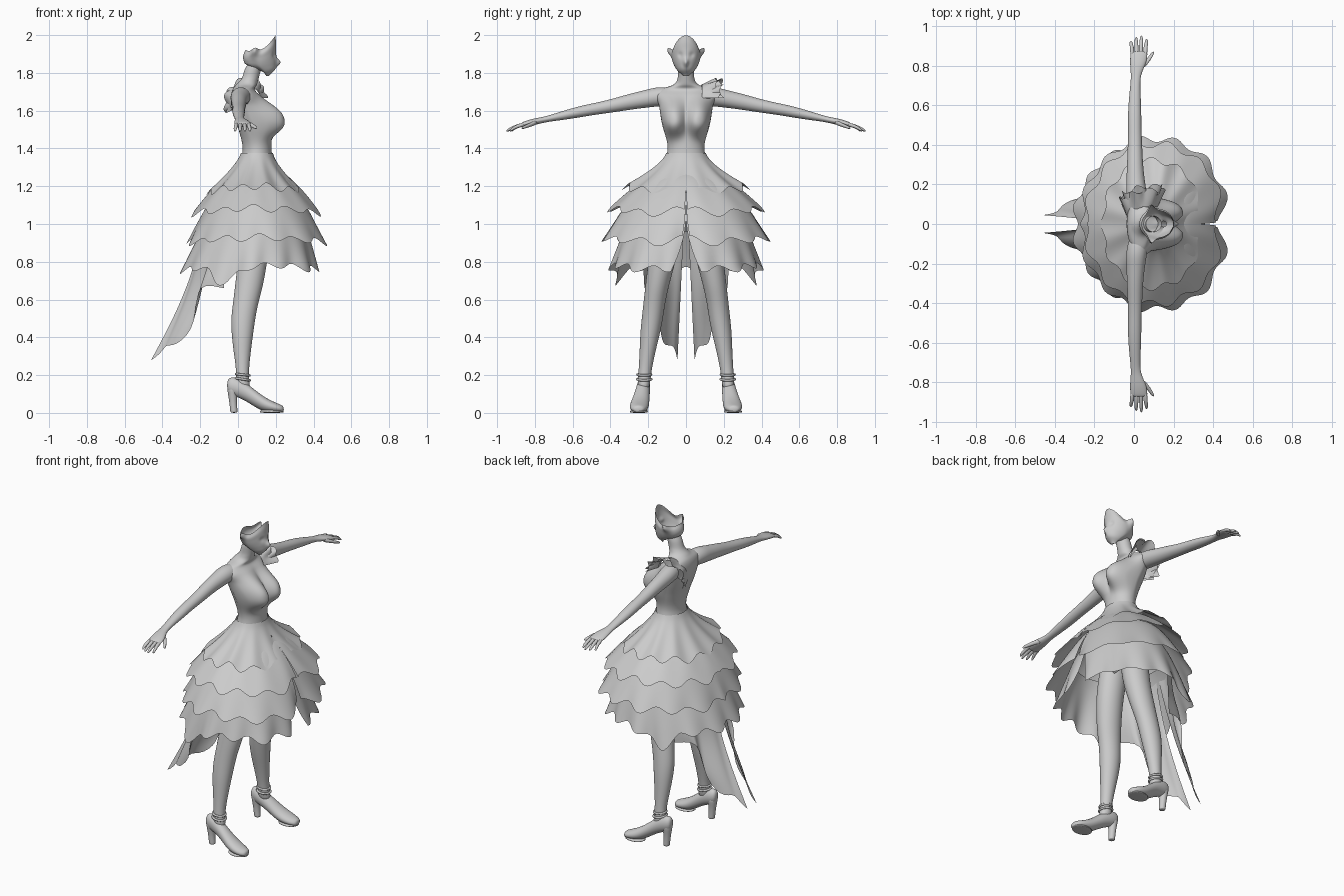
import bpy, math
from math import sin, cos, pi, exp

grey = bpy.data.materials.new("plain_grey")
grey.diffuse_color = (0.6, 0.6, 0.6, 1)


def finish(name, verts, faces, subdiv=0):
    me = bpy.data.meshes.new(name)
    me.from_pydata(verts, [], faces)
    me.materials.append(grey)
    me.shade_smooth()
    ob = bpy.data.objects.new(name, me)
    bpy.context.collection.objects.link(ob)
    if subdiv:
        ob.modifiers.new("smooth", 'SUBSURF').levels = subdiv
        ob.modifiers["smooth"].render_levels = subdiv
    return ob


def surface(name, f, nu, nv, closed=False):
    """Sheet from f(u, v) with u, v in 0..1."""
    cols = nu if closed else nu + 1
    verts = [f(i / nu, j / nv) for j in range(nv + 1) for i in range(cols)]
    faces = [(j * cols + i, j * cols + (i + 1) % cols,
              (j + 1) * cols + (i + 1) % cols, (j + 1) * cols + i)
             for j in range(nv) for i in range(nu)]
    return finish(name, verts, faces)


def loft(name, rings, plane="xy", side=1, n=12):
    """Capped tube through rings (x, y, z, half width, half depth)."""
    verts, faces = [], []
    grow = 3 / (2 + cos(2 * pi / n))  # offsets the shrink of subdivision
    for x, y, z, a, b in rings:
        for i in range(n):
            c, s = grow * a * cos(2 * pi * i / n), grow * b * sin(2 * pi * i / n)
            dx, dy, dz = {"xy": (c, s, 0), "xz": (c, 0, s), "yz": (0, c, s)}[plane]
            verts.append((x + dx, side * (y + dy), z + dz))
    for j in range(len(rings) - 1):
        for i in range(n):
            k = (i + 1) % n
            faces.append((j * n + i, j * n + k, (j + 1) * n + k, (j + 1) * n + i))
    faces.append(tuple(reversed(range(n))))
    faces.append(tuple(range((len(rings) - 1) * n, len(rings) * n)))
    if side * (-1 if plane == "xz" else 1) < 0:
        faces = [f[::-1] for f in faces]
    return finish(name, verts, faces, 2)


def spline(pts, t):
    """Point on a smooth curve through pts at 0..1."""
    k = min(int(t * (len(pts) - 1)), len(pts) - 2)
    w = t * (len(pts) - 1) - k
    p0, p3 = pts[max(k - 1, 0)], pts[min(k + 2, len(pts) - 1)]
    return [b + .5 * w * (c - a + w * (2 * a - 5 * b + 4 * c - d + w * (3 * (b - c) + d - a)))
            for a, b, c, d in zip(p0, pts[k], pts[k + 1], p3)]


# Torso and neck, with the bust raised from the front: (centre x, z, rx, ry)
torso_rings = [(.07, .96, .05, .09), (.07, 1.02, .10, .15), (.08, 1.14, .115, .16),
               (.09, 1.26, .10, .13), (.10, 1.36, .08, .103), (.10, 1.42, .077, .098),
               (.088, 1.50, .085, .115), (.07, 1.57, .092, .130), (.052, 1.63, .088, .143),
               (.038, 1.68, .074, .16), (.030, 1.713, .058, .130), (.045, 1.738, .055, .066),
               (.064, 1.77, .045, .045), (.08, 1.82, .043, .042), (.10, 1.86, .04, .04)]


def torso(u, v):
    a = 2 * pi * u
    cx, z, rx, ry = spline(torso_rings, v)
    x, y = cx + rx * cos(a), ry * sin(a)
    d = z - 1.55
    q = ((abs(y) - .066) / .062) ** 2 + (d / (.10 if d > 0 else .08)) ** 2
    lift = exp(-q ** 1.4)
    if cos(a) > -.2:
        x += .090 * lift * min(1, (cos(a) + .2) / .5)
        y *= 1 + .10 * lift
    return (x, y, z)


surface("torso", torso, 80, 100, closed=True)

# Head: face shell, open at the crown, with a raised brow edge and ears
head_rings = [(.150, .014, .014), (.140, .056, .040), (.122, .081, .058), (.116, .086, .069),
              (.114, .087, .075), (.116, .085, .077), (.119, .079, .068)]


def head(u, v):
    a = 2 * pi * u - pi
    cx, rx, ry = spline(head_rings, v)
    top = 1.940 + .038 * cos(a) + .020 * cos(2 * a)
    top += .022 * exp(-((abs(a) - 1.95) / .3) ** 2)
    z = 1.783 + v * (top - 1.783)
    if cos(a) < 0:
        z += .025 * (1 - v) * -cos(a)
    nose = .022 * exp(-(a / .2) ** 2) * exp(-((z - 1.855) / .02) ** 2)
    eyes = .008 * exp(-((abs(a) - .45) / .2) ** 2) * exp(-((z - 1.895) / .015) ** 2)
    ear = .032 * exp(-((abs(a) - 1.95) / .25) ** 2) * exp(-((z - 1.93) / .04) ** 2)
    s = 1 if a > 0 else -1
    return (cx + (rx - eyes) * cos(a) + nose, ry * sin(a) + s * ear, z)


surface("head", head, 72, 32, closed=True)

# Skirt tiers: (start rx, ry, z), (hem rx, ry, z), centre x, folds, front slit
tiers = [((.085, .105, 1.375), (.25, .325, 1.18), .09, 12, .01),
         ((.14, .17, 1.27), (.345, .405, 1.065), .10, 13, .02),
         ((.21, .26, 1.17), (.37, .435, .91), .10, 13, .05),
         ((.24, .29, 1.05), (.365, .395, .765), .065, 14, .20)]
for k, (lo, hi, cx, folds, slit) in enumerate(tiers):
    def tier(u, v, lo=lo, hi=hi, cx=cx, folds=folds, slit=slit, k=k):
        g = slit * v * v
        a = g + u * (2 * pi - 2 * g)
        m = min(a, 2 * pi - a)
        w = v ** 1.5
        out = v ** (1.35 if k == 0 else .85)
        wave = cos(folds * m + k) + .25 * cos((folds - 5) * m + 2 * k)
        notch = 1 - .10 * w * exp(-(m / .16) ** 2) + .04 * w * exp(-((m - .7) / .35) ** 2)
        grow = (1 + .04 * w * wave) * notch
        rx = (lo[0] + (hi[0] - lo[0]) * out) * grow
        ry = (lo[1] + (hi[1] - lo[1]) * out) * grow
        z = lo[2] + (hi[2] - lo[2]) * v - .017 * w * wave
        z += w * (.025 * exp(-(m / .2) ** 2) + .03 * sin(m) ** 2 - .012)
        if k == 3:
            z -= .09 * w * exp(-((m - 1.95) / .25) ** 2)
        start = .10 + (cx - .10) * v
        return (start + rx * cos(a), ry * sin(a), z)
    surface("skirt_tier_%d" % (k + 1), tier, 144, 10)

# Paired parts
tail_top = [(-.17, .01, 1.02), (-.17, .06, 1.02), (-.15, .11, 1.02),
            (-.13, .15, 1.02), (-.09, .20, 1.02), (-.04, .24, 1.02)]
tail_hem = [(-.46, .045, .28), (-.39, .065, .35), (-.31, .115, .37),
            (-.25, .14, .48), (-.18, .18, .66), (-.09, .22, .66)]
for s, tag in ((1, "left"), (-1, "right")):
    # Long train panel
    def train(u, v, s=s):
        p, q = spline(tail_top, u), spline(tail_hem, u)
        x, y, z = [a + (b - a) * v for a, b in zip(p, q)]
        return (x + .035 * sin(pi * v) * (1 - u) + .015 * v * sin(14 * u),
                s * (y + .008 * sin(9 * v) * sin(pi * u)), z)
    surface("train_" + tag, train, 20, 16)

    # Arm
    loft("arm_" + tag, [
        (.025, .06, 1.675, .045, .040), (.018, .11, 1.675, .052, .049),
        (.012, .16, 1.673, .052, .051), (.008, .22, 1.661, .046, .046),
        (.005, .30, 1.647, .040, .042), (.005, .40, 1.624, .036, .035),
        (.004, .48, 1.610, .033, .031), (.003, .56, 1.595, .034, .030),
        (.005, .66, 1.573, .028, .023), (.008, .74, 1.555, .022, .015),
        (.014, .78, 1.546, .032, .017), (.022, .82, 1.538, .042, .017),
        (.025, .86, 1.528, .043, .014), (.026, .875, 1.523, .040, .011)], "xz", s)
    # Fingers and thumb
    for i, reach in enumerate((.925, .945, .953, .935)):
        x = -.009 + i * .022
        tip = x + (i - 1.5) * .004
        loft("finger_%s_%d" % (tag, i), [
            (x, .85, 1.530, .011, .011), (x, .89, 1.519, .010, .010),
            (tip, (reach + .89) / 2, 1.508, .009, .009), (tip, reach, 1.492, .006, .006)], "xz", s, 8)
    loft("thumb_" + tag, [(.035, .785, 1.54, .016, .013), (.065, .82, 1.527, .013, .011),
                          (.087, .85, 1.515, .010, .009), (.098, .872, 1.507, .006, .006)], "xz", s, 8)

    # Leg
    loft("leg_" + tag, [
        (.075, .085, 1.06, .080, .072), (.078, .10, .95, .084, .074), (.08, .12, .84, .080, .073),
        (.07, .138, .75, .076, .068), (.056, .155, .66, .073, .061), (.040, .168, .58, .066, .057),
        (.027, .178, .50, .064, .056), (.023, .19, .42, .057, .052), (.022, .203, .33, .046, .042),
        (.024, .216, .23, .033, .034), (.024, .222, .17, .035, .033), (.03, .225, .12, .038, .03)],
        side=s, n=14)

    # Shoe with block heel and sole
    loft("shoe_" + tag, [
        (-.058, .224, .145, .016, .022), (-.045, .224, .143, .030, .046), (-.01, .225, .137, .036, .050),
        (.04, .229, .113, .038, .048), (.09, .237, .076, .043, .045), (.14, .245, .044, .050, .039),
        (.19, .250, .030, .049, .028), (.225, .252, .023, .038, .021), (.243, .252, .019, .020, .016)],
        "yz", s)
    loft("heel_" + tag, [(-.021, .224, 0, .019, .019), (-.022, .224, .01, .019, .019),
                         (-.027, .224, .07, .020, .021), (-.028, .224, .12, .029, .031),
                         (-.025, .224, .14, .029, .031)], side=s)
    loft("sole_" + tag, [(.178, .249, 0, .062, .046), (.178, .249, .004, .063, .047),
                         (.178, .249, .018, .062, .046)], side=s, n=16)
    # Ankle straps
    for i, (z, r, tilt) in enumerate(((.202, .036, .1), (.178, .038, .15))):
        bpy.ops.mesh.primitive_torus_add(
            major_segments=24, minor_segments=8, major_radius=r, minor_radius=.0065,
            location=(.025, s * .221, z), rotation=(0, tilt, 0))
        strap = bpy.context.object
        strap.name = "strap_%s_%d" % (tag, i)
        strap.data.materials.append(grey)
        strap.data.shade_smooth()

# Shoulder ruffle in two layers, over one shoulder and down the back
for k in range(2):
    def ruffle(u, v, k=k):
        t = .05 + u * 3.5
        wave = cos(24 * u + 2 * k)
        back = max(0, t - pi / 2)
        r = .078 + .03 * v + .012 * v * wave
        return (.04 + r * cos(t),
                .085 + .02 * k - .03 * back + .085 * v + .012 * v * sin(24 * u + 2 * k),
                1.662 - .015 * back + (r - .01 * k) * sin(t))
    surface("shoulder_ruffle_%d" % (k + 1), ruffle, 72, 6)
